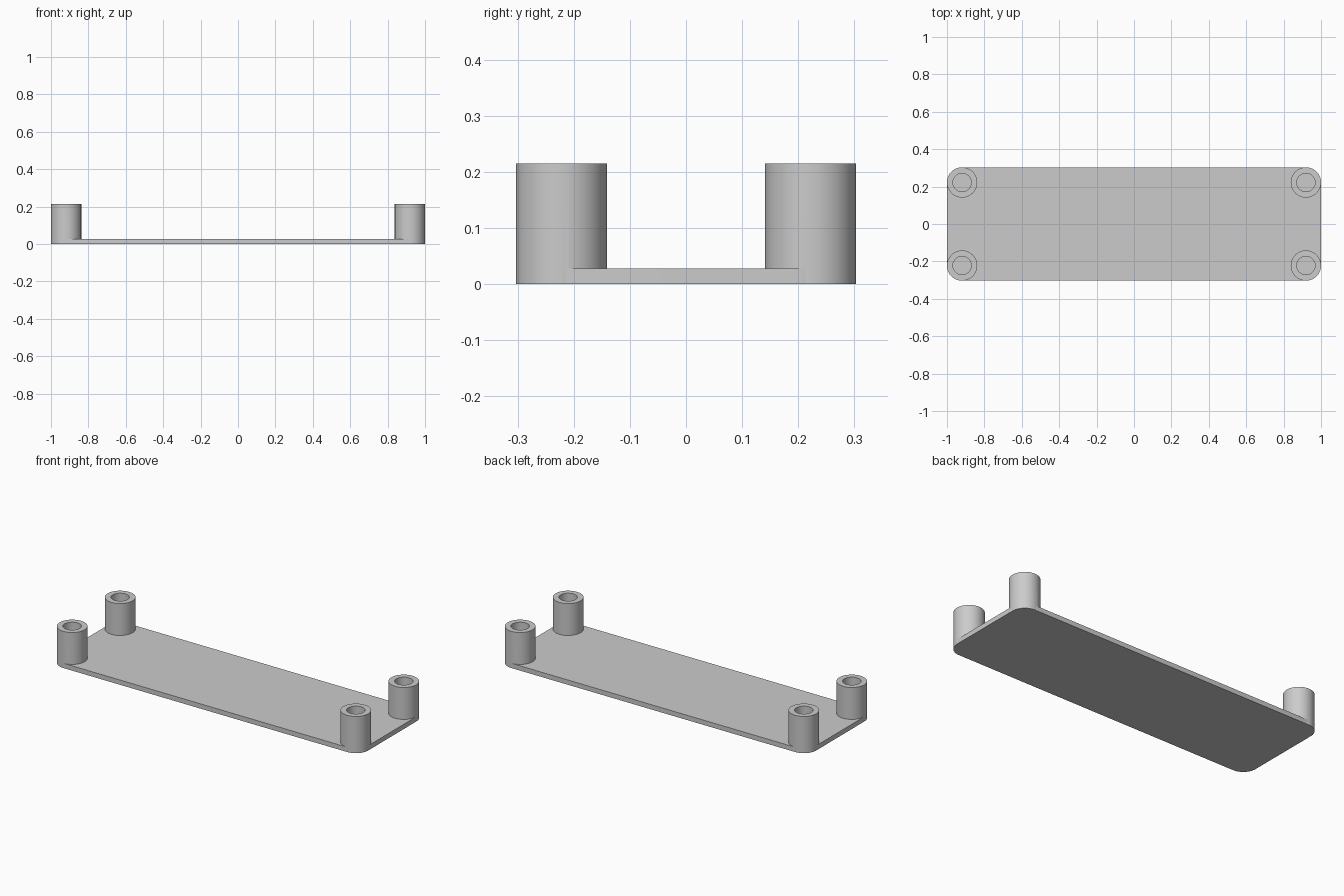
import bpy
import bmesh
from math import cos, sin, pi

default_cube = bpy.data.objects.get("Cube")
if default_cube:
    bpy.data.objects.remove(default_cube, do_unlink=True)

HALF_X, HALF_Y = 1.0, 0.303
PLATE_H, POST_H = 0.028, 0.215
CORNER_R, POST_R, HOLE_R = 0.1, 0.081, 0.049
POST_X, POST_Y = HALF_X - POST_R, HALF_Y - POST_R

grey = bpy.data.materials.new("plain grey")
grey.use_nodes = True
colour = (0.6, 0.6, 0.6, 1)
grey.diffuse_color = colour
grey.node_tree.nodes["Principled BSDF"].inputs["Base Color"].default_value = colour


def prism(name, outline, bottom, top):
    """Extrude a closed outline upwards into a solid."""
    bm = bmesh.new()
    base = bm.faces.new([bm.verts.new((x, y, bottom)) for x, y in outline])
    grown = bmesh.ops.extrude_face_region(bm, geom=[base])["geom"]
    verts = [v for v in grown if isinstance(v, bmesh.types.BMVert)]
    bmesh.ops.translate(bm, verts=verts, vec=(0, 0, top - bottom))
    bmesh.ops.recalc_face_normals(bm, faces=bm.faces)
    mesh = bpy.data.meshes.new(name)
    bm.to_mesh(mesh)
    bm.free()
    mesh.materials.append(grey)
    obj = bpy.data.objects.new(name, mesh)
    bpy.context.collection.objects.link(obj)
    return obj


def circle(cx, cy, r, n=64):
    return [(cx + r * cos(2 * pi * i / n), cy + r * sin(2 * pi * i / n)) for i in range(n)]


def rounded_rectangle(hx, hy, r, n=16):
    points = []
    for k, (sx, sy) in enumerate([(1, 1), (-1, 1), (-1, -1), (1, -1)]):
        for i in range(n + 1):
            a = (k + i / n) * pi / 2
            points.append((sx * (hx - r) + r * cos(a), sy * (hy - r) + r * sin(a)))
    return points


def combine(target, tool, operation):
    """Apply a boolean and remove its tool."""
    mod = target.modifiers.new(operation.title(), "BOOLEAN")
    mod.operation, mod.object, mod.solver = operation, tool, "EXACT"
    bpy.context.view_layer.objects.active = target
    bpy.ops.object.modifier_apply(modifier=mod.name)
    bpy.data.objects.remove(tool, do_unlink=True)


# Base plate with rounded corners
plate = prism("base_plate_with_posts", rounded_rectangle(HALF_X, HALF_Y, CORNER_R), 0, PLATE_H)

# Hollow post at each corner, closed below by the plate
for sx in (-1, 1):
    for sy in (-1, 1):
        x, y = sx * POST_X, sy * POST_Y
        combine(plate, prism("post", circle(x, y, POST_R), 0, POST_H), "UNION")
        combine(plate, prism("hole_cutter", circle(x, y, HOLE_R), PLATE_H, POST_H + 0.1), "DIFFERENCE")

# Smooth round walls, sharp rims
bpy.ops.object.select_all(action="DESELECT")
plate.select_set(True)
bpy.context.view_layer.objects.active = plate
bpy.ops.object.shade_smooth_by_angle(angle=pi / 6)
